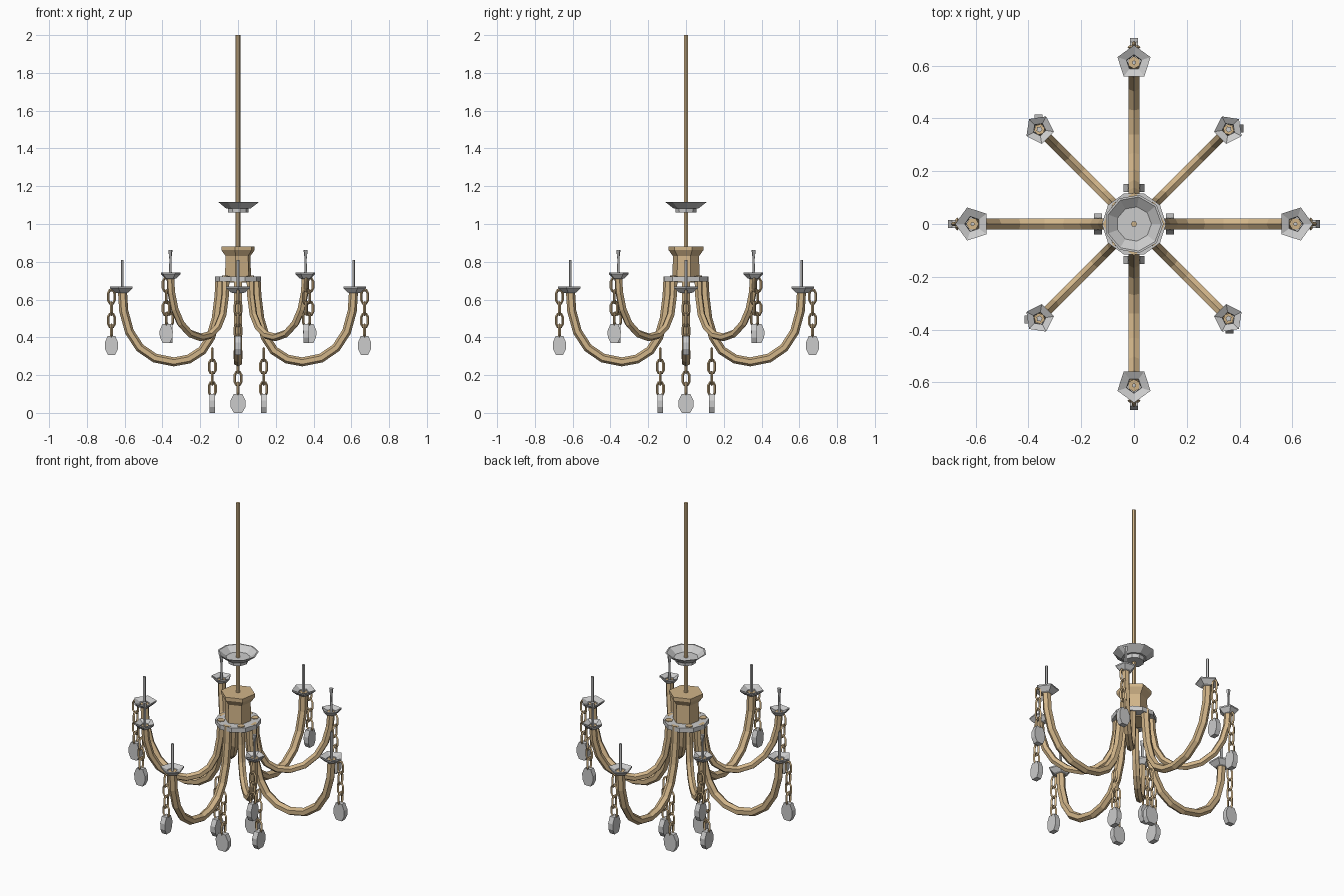
import bpy, bmesh
from math import sin, cos, pi, radians
from mathutils import Vector, Matrix

if "Cube" in bpy.data.objects:
    bpy.data.objects.remove(bpy.data.objects["Cube"])

gold = bpy.data.materials.new("gold")
gold.diffuse_color = (0.64, 0.46, 0.25, 1)
gold.use_nodes = True
gold.node_tree.nodes["Principled BSDF"].inputs["Base Color"].default_value = gold.diffuse_color


def finish(name, bm, mat=None, matrix=None):
    bmesh.ops.recalc_face_normals(bm, faces=bm.faces)
    me = bpy.data.meshes.new(name)
    bm.to_mesh(me)
    bm.free()
    if mat:
        me.materials.append(mat)
    ob = bpy.data.objects.new(name, me)
    bpy.context.collection.objects.link(ob)
    if matrix:
        ob.matrix_world = matrix
    return ob


def skin(bm, rings, closed):
    """Join rings of vertices with quads; cap the ends unless the loop is closed."""
    n, sides = len(rings), len(rings[0])
    for k in range(n if closed else n - 1):
        a, b = rings[k], rings[(k + 1) % n]
        for i in range(sides):
            j = (i + 1) % sides
            bm.faces.new((a[i], a[j], b[j], b[i]))
    if not closed:
        bm.faces.new(rings[0])
        bm.faces.new(rings[-1])


def lathe(name, profile, sides, mat=None, matrix=None, closed=False, turn=0):
    """Turn an (r, z) profile about z."""
    bm = bmesh.new()
    skin(bm, [[bm.verts.new((r * cos(turn + 2 * pi * i / sides), r * sin(turn + 2 * pi * i / sides), z))
               for i in range(sides)] for r, z in profile], closed)
    return finish(name, bm, mat, matrix)


def sweep(bm, path, radius, sides, closed=False, matrix=Matrix()):
    """Tube along an (x, z) path."""
    pts = [Vector((x, 0, z)) for x, z in path]
    n = len(pts)
    rings = []
    for k, p in enumerate(pts):
        a = pts[(k - 1) % n] if closed or k else p
        b = pts[(k + 1) % n] if closed or k < n - 1 else p
        t = (b - a).normalized()
        side = Vector((t.z, 0, -t.x))
        rings.append([bm.verts.new(matrix @ (p + radius * (side * cos(2 * pi * i / sides)
                      + Vector((0, 1, 0)) * sin(2 * pi * i / sides)))) for i in range(sides)])
    skin(bm, rings, closed)


LINK = [(-0.009, -0.034), (0.009, -0.034), (0.017, -0.018), (0.017, 0.018),
        (0.009, 0.034), (-0.009, 0.034), (-0.017, 0.018), (-0.017, -0.018)]
DROP = [(-0.019, 0), (0.019, 0), (0.034, 0.03), (0.035, 0.065),
        (0.02, 0.1), (-0.02, 0.1), (-0.035, 0.065), (-0.034, 0.03)]


def pendant(name, matrix, width=1.0):
    """Four chain links and a flat crystal, with the crystal base at the origin."""
    bm = bmesh.new()
    for k, z in enumerate((0.127, 0.183, 0.245, 0.308)):
        turn = Matrix.Rotation(radians(90 * ((k + 1) % 2)), 4, 'Z')
        sweep(bm, LINK, 0.007, 4, True, Matrix.Translation((0, 0, z)) @ turn)
    finish(name + "_chain", bm, gold, matrix)
    bm = bmesh.new()
    skin(bm, [[bm.verts.new((x * width, y, z)) for x, z in DROP] for y in (-0.015, 0.015)], False)
    finish(name + "_crystal", bm, None, matrix)


# Centre: rod, top bowl, hub and collar plate
lathe("ceiling_rod", [(0.012, 0.74), (0.012, 2.0)], 6, gold)
lathe("top_bowl", [(0.055, 1.06), (0.057, 1.083), (0.068, 1.083), (0.112, 1.117), (0.104, 1.117),
                   (0.066, 1.088)], 9)
lathe("hub", [(0.074, 0.69), (0.07, 0.83), (0.094, 0.862), (0.094, 0.882)], 6, gold, turn=radians(20))
lathe("collar_plate", [(0.122, 0.696), (0.122, 0.722)], 10)

LONG = [(0.095, 0.722), (0.1, 0.62), (0.115, 0.5), (0.145, 0.4), (0.19, 0.33), (0.26, 0.285), (0.34, 0.27),
        (0.44, 0.29), (0.52, 0.345), (0.575, 0.43), (0.605, 0.54), (0.612, 0.65)]
SHORT = [(0.092, 0.726), (0.097, 0.62), (0.115, 0.52), (0.155, 0.45), (0.21, 0.412), (0.28, 0.4),
         (0.36, 0.42), (0.43, 0.475), (0.475, 0.55), (0.5, 0.64), (0.507, 0.725)]

for q in range(4):
    for kind, path, rad, deg in (("long", LONG, 0.024, 90 * q), ("short", SHORT, 0.021, 90 * q + 45)):
        spin = Matrix.Rotation(radians(deg), 4, 'Z')
        # Arm
        bm = bmesh.new()
        sweep(bm, path, rad, 6)
        finish(f"{kind}_arm_{q}", bm, gold, spin)
        # Flared cup and candle spike
        tip, z = path[-1]
        at = spin @ Matrix.Translation((tip, 0, z))
        s = 1 if kind == "long" else 0.84
        lathe(f"{kind}_cup_{q}", [(0.027 * s, -0.016), (0.04 * s, -0.012), (0.066 * s, 0.01), (0.066 * s, 0.018),
                                  (0.03 * s, 0.003)], 5, None, at, True)
        spike = ([(0.008, -0.01), (0.008, 0.16)] if kind == "long" else
                 [(0.009, -0.01), (0.006, 0.07), (0.006, 0.09), (0.012, 0.138)])
        lathe(f"{kind}_spike_{q}", spike, 5, None, at)
    # Pendants: under the long cup, under the short cup, and below the arm bend
    quarter = Matrix.Rotation(radians(90 * q), 4, 'Z')
    pendant(f"long_pendant_{q}", quarter @ Matrix.Translation((0.67, 0, 0.307)))
    pendant(f"short_pendant_{q}", quarter @ Matrix.Translation((0.38, 0.362, 0.37)))
    pendant(f"inner_pendant_{q}", quarter @ Matrix.Translation((0.136, 0, 0))
            @ Matrix.Rotation(pi / 2, 4, 'Z'), 1.15)
